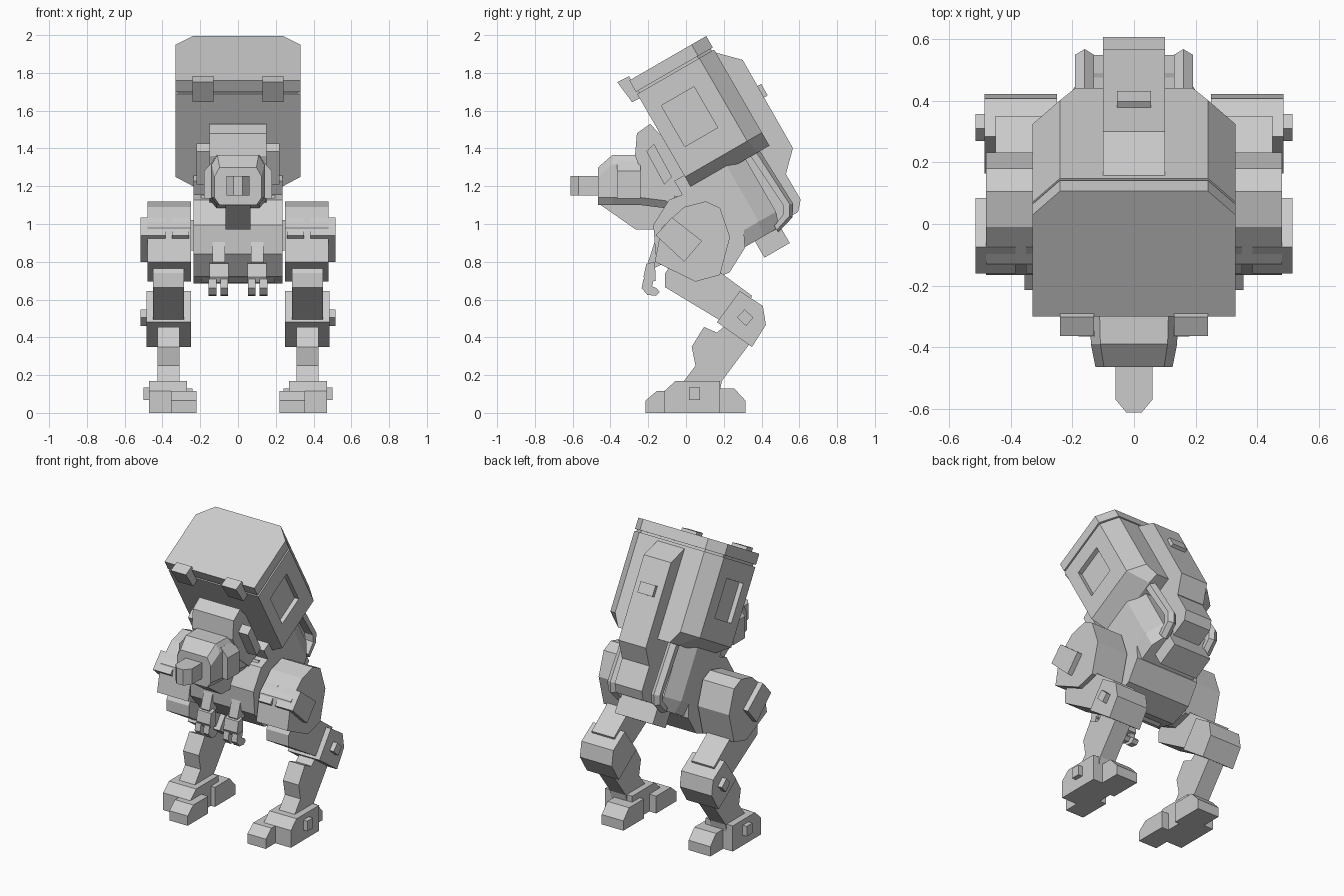
import bpy, bmesh, math

if "Cube" in bpy.data.objects:
    bpy.data.objects.remove(bpy.data.objects["Cube"])

mat = bpy.data.materials.new("plain_grey")
mat.diffuse_color = (0.6, 0.6, 0.6, 1)
mat.use_nodes = True
mat.node_tree.nodes["Principled BSDF"].inputs["Base Color"].default_value = mat.diffuse_color
C, S = math.cos(math.radians(30)), 0.5


def tilt(b, d):
    """Leaning frame: b runs backward, d runs down, from the pod's front top edge."""
    return (-0.30 + C * b + S * d, 1.76 + S * b - C * d)


def tilted(pts):
    return [tilt(*p) for p in pts]


def loft(name, rings, mirror=False):
    """Skin closed rings of 3D points and cap both ends."""
    bm = bmesh.new()
    vs = [[bm.verts.new(p) for p in r] for r in rings]
    n = len(rings[0])
    for a, b in zip(vs, vs[1:]):
        for i in range(n):
            bm.faces.new((a[i], a[(i + 1) % n], b[(i + 1) % n], b[i]))
    bm.faces.new(vs[0])
    bm.faces.new(vs[-1])
    bmesh.ops.recalc_face_normals(bm, faces=bm.faces)
    me = bpy.data.meshes.new(name)
    bm.to_mesh(me)
    bm.free()
    me.materials.append(mat)
    ob = bpy.data.objects.new(name, me)
    bpy.context.collection.objects.link(ob)
    if mirror:
        ob.modifiers.new("mirror", 'MIRROR')
    return ob


def slab(name, pts, x0, x1=None):
    """Side profile (y, z) extruded across x; one width means centred, two means mirrored."""
    a, b = (-x0, x0) if x1 is None else (x0, x1)
    return loft(name, [[(x, y, z) for y, z in pts] for x in (a, b)], x1 is not None)


def rect(y0, y1, z0, z1):
    return [(y0, z0), (y1, z0), (y1, z1), (y0, z1)]


def section(d, half):
    """Symmetric cross-section (x, b) of a leaning part at depth d."""
    pts = half + [(-x, b) for x, b in reversed(half)]
    return [(x, *tilt(b, d)) for x, b in pts]


# Leaning pod: lid, groove and body with tapered underside
full = [(.33, 0), (.33, .38), (.24, .47)]
inner = [(.318, .012), (.318, .375), (.235, .458)]
foot_sec = [(.20, 0), (.20, .40), (.19, .47)]
loft("pod_lid", [section(0, full), section(.07, full)])
loft("pod_groove", [section(.06, inner), section(.095, inner)])
pod = loft("pod_body", [section(.083, full), section(.59, full), section(.67, foot_sec)])

# Recessed side panels
cutter = slab("panel_cutter", tilted(rect(.08, .28, .20, .45)), .30, .40)
cutter.hide_render = True
cutter.hide_viewport = True
cut = pod.modifiers.new("panel", 'BOOLEAN')
cut.operation = 'DIFFERENCE'
cut.object = cutter
cut.solver = 'EXACT'

# Lid latches
slab("lid_latch", tilted([(-.06, -.024), (.01, -.02), (.01, .11), (-.045, .107)]), .13, .24)

# Spine down the back, with its tail and small vent
slab("spine", tilted([(.40, .094), (.463, .094), (.574, .206), (.571, .743),
                      (.474, .84), (.30, .84)]), .10)
slab("spine_tail", tilted([(.28, .75), (.47, .80), (.47, 1.0), (.425, 1.05), (.28, 1.05)]), .10)
slab("spine_vent", tilted(rect(.56, .595, .365, .435)), .055)

# Back pipes, ridged and hooked at the bottom
path_out = [(.41, .60), (.425, 1.0), (.385, 1.06), (.28, 1.09)]
path_in = [(.35, .60), (.375, .98), (.355, 1.02), (.28, 1.05)]
rings = []
for o, i in zip(path_out, path_in):
    mid = (o[0] * .65 + i[0] * .35, o[1] * .65 + i[1] * .35)
    rings.append([(x, *tilt(*p)) for x, p in
                  ((.13, i), (.13, mid), (.16, o), (.192, mid), (.192, i))])
loft("back_pipe", rings, True)

# Torso and belly
tor = [(.235, -.06), (.235, .22), (.17, .325)]
tor_end = [(.20, -.06), (.20, .20), (.15, .30)]
loft("torso", [section(.58, tor), section(.99, tor), section(1.07, tor_end)])
slab("tail_block", tilted(rect(.15, .305, 1.03, 1.17)), .14)
slab("belly", [(-.06, 1.15), (-.15, .94), (-.10, .77), (.0, .69), (.27, .83), (.2, 1.1)], .195)
slab("hip_mount", [(.07 + .25 * math.cos(math.radians(22 + 36 * k)),
                    .935 + .25 * math.sin(math.radians(22 + 36 * k))) for k in range(10)], .235)
slab("hip_axle", rect(-.03, .16, .86, 1.02), .19, .27)

# Neck cowl and side blocks
slab("neck_cowl", [(-.27, 1.36), (-.26, 1.48), (-.19, 1.53), (-.02, 1.35),
                   (.05, 1.12), (-.08, 1.1), (-.2, 1.2)], .15)
slab("neck_block", [(-.21, 1.385), (-.17, 1.425), (-.075, 1.25), (-.115, 1.21)], .13, .22)

# Head with bevelled top, jaw, cheeks and snout
def head_ring(y, w, z0, z1):
    t = w * .78
    return [(-t, y, z0), (t, y, z0), (w, y, z0 + .04), (w, y, z1 - .05),
            (t, y, z1), (-t, y, z1), (-w, y, z1 - .05), (-w, y, z0 + .04)]


loft("head", [head_ring(-.465, .125, 1.10, 1.30), head_ring(-.39, .14, 1.10, 1.365),
              head_ring(-.24, .145, 1.10, 1.365), head_ring(-.08, .145, 1.08, 1.27)])
slab("jaw", [(-.465, 1.11), (-.265, .97), (-.15, .97), (-.06, 1.12)], .065)
loft("cheek", [[(x, y, z) for y, z in rect(-.365, -.24, 1.135, t)]
               for x, t in ((.11, 1.335), (.13, 1.335), (.18, 1.28))], True)
loft("snout", [[(-w, y, 1.15), (w, y, 1.15), (w, y, 1.255), (-w, y, 1.255)]
               for y, w in ((-.40, .06), (-.57, .06), (-.612, .025))])

# Small arms with two hooked claws each
slab("arm", [(-.10, .95), (-.155, .94), (-.20, .80), (-.18, .76), (-.10, .80)], .07, .135)
slab("hand", [(-.165, .80), (-.21, .79), (-.225, .72), (-.21, .69), (-.16, .70)], .05, .15)
claw = [(-.17, .71), (-.225, .71), (-.235, .66), (-.205, .625), (-.16, .62),
        (-.14, .64), (-.155, .66), (-.18, .67)]
slab("inner_claw", claw, .052, .092)
slab("outer_claw", claw, .115, .155)

# Hips with split armour plates
slab("hip", [(-.01, 1.09), (.105, 1.12), (.18, 1.085), (.233, .93), (.18, .73),
             (.05, .695), (-.165, .80), (-.13, .98)], .25, .48)
plate = [(-.16, .94), (-.075, 1.035), (.085, .91), (-.01, .80)]
slab("hip_plate_inner", plate, .26, .35)
slab("hip_plate_outer", plate, .385, .515)

# Legs
slab("thigh", [(0, .90), (-.11, .74), (-.11, .665), (.18, .49), (.30, .50),
               (.35, .62), (.20, .73)], .285, .45)
slab("knee", [(.285, .645), (.407, .566), (.423, .466), (.349, .349), (.164, .48)], .25, .485)
slab("knee_knob", [(.31, .548), (.357, .505), (.318, .46), (.27, .505)], .47, .515)
slab("shin", [(.095, .455), (.164, .425), (.25, .50), (.34, .37), (.19, .17), (.18, .12),
              (-.01, .12), (-.01, .17), (.05, .25), (.03, .35)], .31, .425)

# Feet
slab("foot", [(-.115, 0), (-.115, .115), (-.055, .17), (.18, .17), (.18, 0)], .27, .47)
slab("inner_toe", [(-.215, 0), (-.215, .065), (-.155, .115), (.0, .115), (.0, 0)], .22, .355)
slab("heel", [(.10, 0), (.10, .13), (.255, .13), (.315, .065), (.315, 0)], .24, .40)
slab("ankle_knob", rect(.015, .075, .068, .135), .46, .50)
